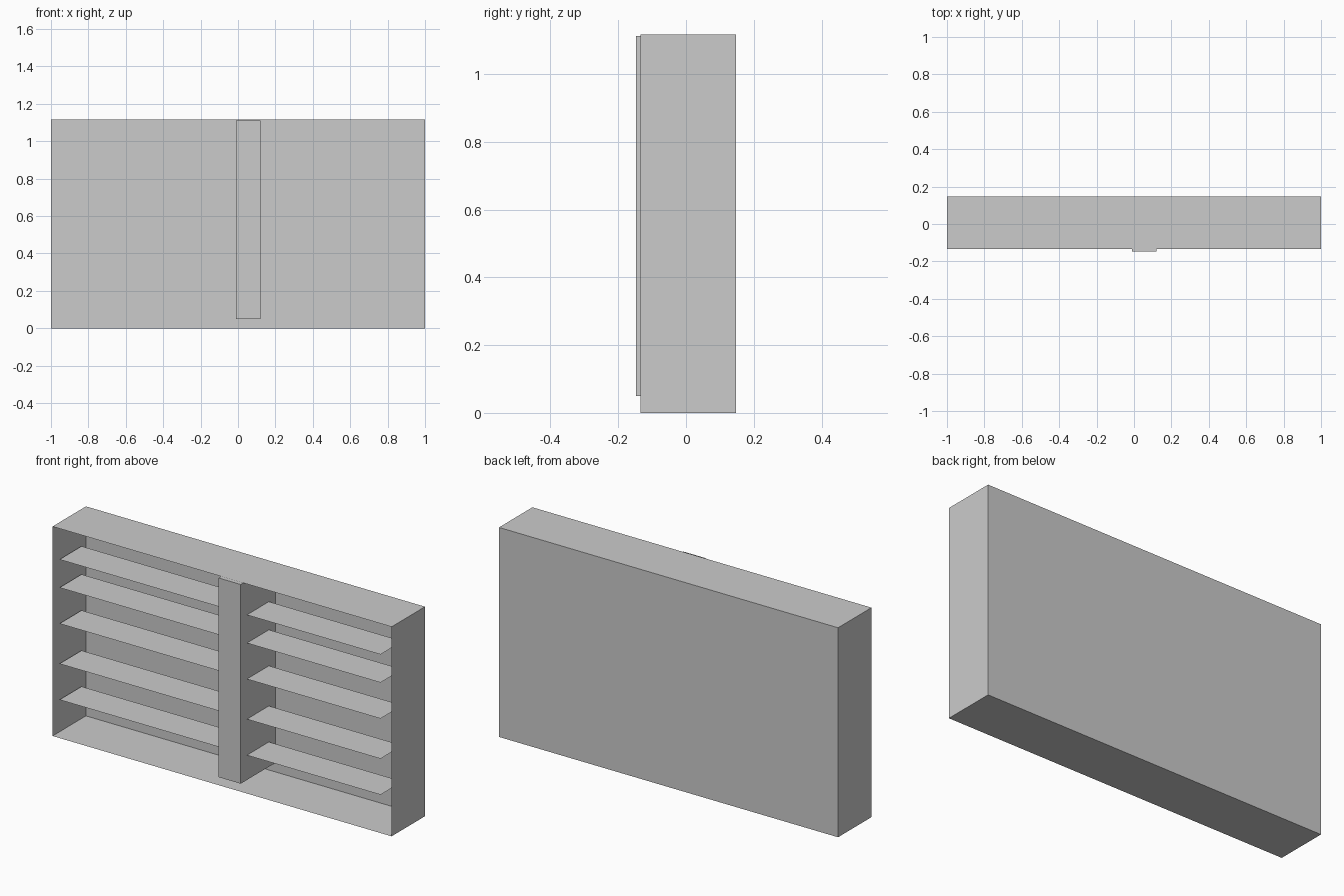
import bpy, bmesh

if "Cube" in bpy.data.objects:
    bpy.data.objects.remove(bpy.data.objects["Cube"])


def box(name, lo, hi, drop=None):
    """Axis-aligned box; drop removes the face pointing along that direction."""
    bm = bmesh.new()
    bmesh.ops.create_cube(bm, size=1)
    for v in bm.verts:
        v.co = [lo[i] + (v.co[i] + 0.5) * (hi[i] - lo[i]) for i in range(3)]
    bm.normal_update()
    if drop:
        faces = [f for f in bm.faces if sum(a * b for a, b in zip(f.normal, drop)) > 0.9]
        bmesh.ops.delete(bm, geom=faces, context='FACES_ONLY')
    return add(name, bm)


def sheet(name, x0, x1, y0, y1, z):
    """Flat horizontal panel without thickness."""
    bm = bmesh.new()
    bm.faces.new([bm.verts.new(c) for c in
                  ((x0, y0, z), (x1, y0, z), (x1, y1, z), (x0, y1, z))])
    return add(name, bm)


def add(name, bm):
    mesh = bpy.data.meshes.new(name)
    bm.to_mesh(mesh)
    bm.free()
    obj = bpy.data.objects.new(name, mesh)
    bpy.context.collection.objects.link(obj)
    return obj


# Thin-walled case, open at the front
box("case", (-1, -0.134, 0), (1, 0.147, 1.117), drop=(0, -1, 0))

# Upright divider, slightly proud of the case
box("divider", (-0.011, -0.147, 0.05), (0.119, 0.146, 1.112))

# Thin shelves running through the divider
for i, z in enumerate((0.182, 0.374, 0.588, 0.78, 0.93)):
    sheet(f"shelf_{i + 1}", -0.986, 0.907, -0.095, 0.09, z)
